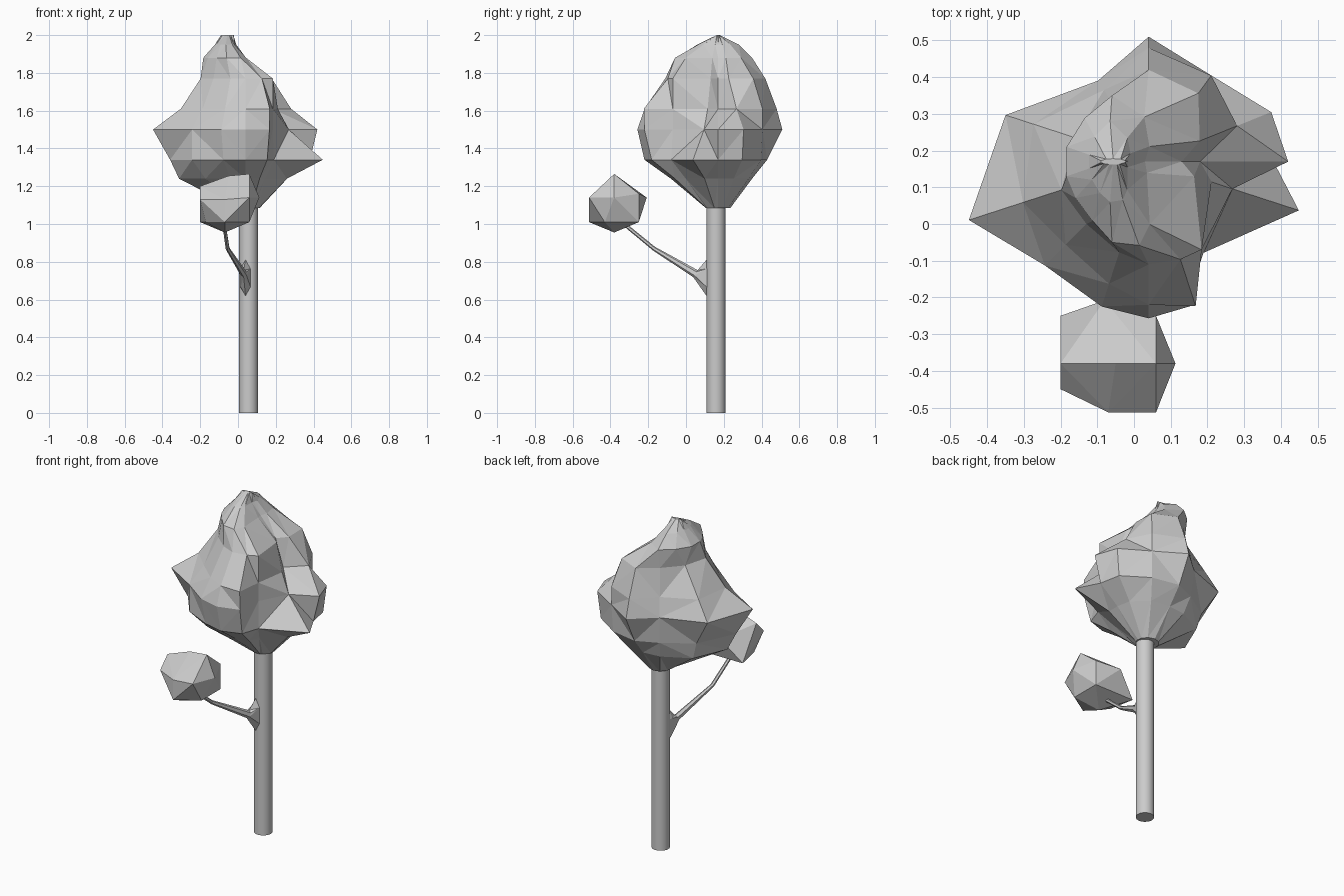
import bpy, bmesh
from math import sin, cos, radians, pi
from mathutils import Vector

if "Cube" in bpy.data.objects:
    bpy.data.objects.remove(bpy.data.objects["Cube"])


def finish(bm, name):
    bmesh.ops.recalc_face_normals(bm, faces=bm.faces)
    mesh = bpy.data.meshes.new(name)
    bm.to_mesh(mesh)
    bm.free()
    obj = bpy.data.objects.new(name, mesh)
    bpy.context.collection.objects.link(obj)
    return obj


def loft(name, rings):
    """Skin a list of closed point rings with flat triangles and capped ends."""
    bm = bmesh.new()
    loops = [[bm.verts.new(p) for p in ring] for ring in rings]
    n = len(loops[0])
    for a, b in zip(loops, loops[1:]):
        for i in range(n):
            j = (i + 1) % n
            bm.faces.new((a[i], a[j], b[j], b[i]))
    bm.faces.new(loops[0][::-1])
    bm.faces.new(loops[-1])
    bmesh.ops.triangulate(bm, faces=bm.faces, quad_method='SHORT_EDGE')
    return finish(bm, name)


# Trunk: smooth straight post
bpy.ops.mesh.primitive_cylinder_add(vertices=32, radius=0.05, depth=1.2,
                                    location=(0.056, 0.159, 0.6))
bpy.context.object.name = "trunk"
bpy.ops.object.shade_smooth_by_angle()

# Main crown: centre x, height, then the radius along each of these directions
angles = [0, 22, 54, 90, 122, 162, 198, 225, 252, 270, 288, 301, 342]
crown = [
    (.05, 1.085, [.065] * 13),
    (.04, 1.24, [.22, .22, .20, .18, .20, .28, .37, .30, .26, .25, .24, .20, .23]),
    (.04, 1.34, [.34, .34, .28, .26, .24, .31, .42, .40, .38, .39, .37, .29, .43]),
    (.04, 1.50, [.38, .36, .29, .34, .26, .41, .515, .40, .415, .427, .41, .28, .24]),
    (.04, 1.61, [.14, .26, .29, .31, .23, .33, .36, .32, .35, .39, .414, .28, .18]),
    (.04, 1.77, [.09, .15, .23, .25, .20, .21, .25, .24, .26, .28, .28, .28, .13]),
    (-.06, 1.88, [.09, .11, .15, .18, .14, .13, .13, .14, .17, .22, .24, .20, .10]),
    (-.065, 1.95, [.05, .06, .08, .11, .08, .06, .06, .07, .09, .11, .11, .09, .05]),
]
rings = [[(cx + r * cos(radians(a)), .17 + r * sin(radians(a)), z)
          for a, r in zip(angles, radii)] for cx, z, radii in crown]
rings.append([(-.057 + .035 * cos(radians(a)), .17 + .008 * sin(radians(a)), 2.0)
              for a in angles])
loft("crown", rings)

# Branch: flared root narrowing to a thin bent stem (x, y, z, half width, half height)
path = [(.04, .14, .715, .032, .10), (.04, .108, .715, .030, .095),
        (.03, .05, .737, .018, .022), (-.055, -.17, .87, .011, .011),
        (-.072, -.31, .985, .010, .010), (-.072, -.36, 1.03, .008, .008)]
stem = []
for k, (x, y, z, w, h) in enumerate(path):
    lean = 0 if k < 2 else 0.6
    side, up = Vector((1, 0, 0)), Vector((0, lean, 1)).normalized()
    stem.append([Vector((x, y, z)) + side * w * cos(2 * pi * i / 6 + pi / 6)
                 + up * h * sin(2 * pi * i / 6 + pi / 6) for i in range(6)])
loft("branch", stem)

# Small foliage clump: faceted hull on the branch tip
points = [(-.2, -.25, 1.01), (-.2, -.45, 1.13), (-.2, -.38, 1.2), (-.17, -.40, 1.01),
          (-.07, -.513, 1.01), (.06, -.513, 1.14), (.06, -.43, 1.01), (-.07, -.513, 1.13),
          (.06, -.25, 1.01), (.06, -.25, 1.16), (.113, -.38, 1.14), (.06, -.38, 1.265),
          (-.07, -.38, .955), (-.08, -.208, 1.14), (-.05, -.38, 1.255)]
bm = bmesh.new()
verts = [bm.verts.new(p) for p in points]
bmesh.ops.convex_hull(bm, input=verts)
loose = [v for v in bm.verts if not v.link_faces]
bmesh.ops.delete(bm, geom=loose, context='VERTS')
finish(bm, "small_clump")
